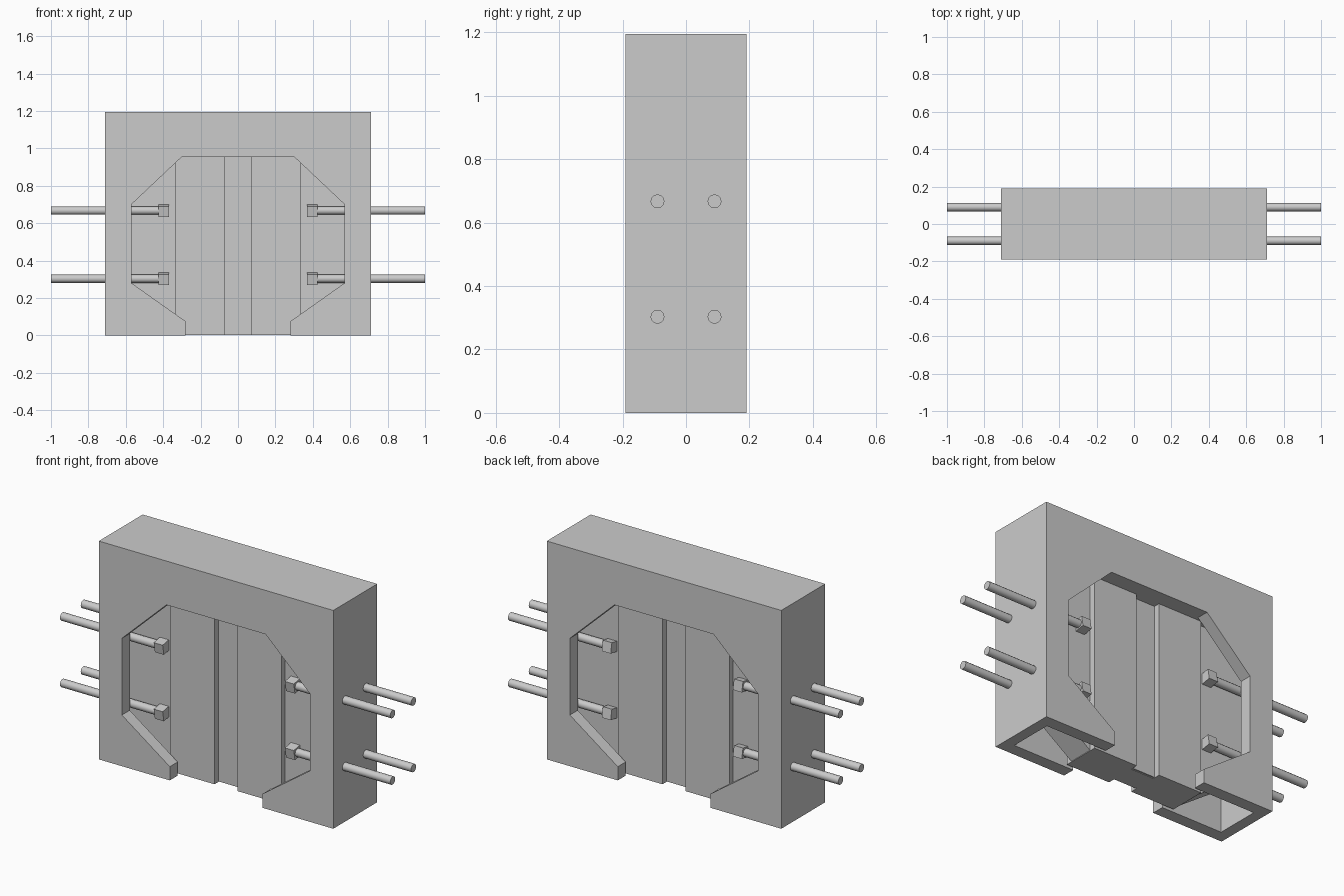
import bpy, bmesh, math
from mathutils import Matrix

if "Cube" in bpy.data.objects:
    bpy.data.objects.remove(bpy.data.objects["Cube"])


def prism(name, outline, y0, y1):
    """Extrude an (x, z) outline from y0 to y1."""
    bm = bmesh.new()
    face = bm.faces.new([bm.verts.new((x, y0, z)) for x, z in outline])
    out = bmesh.ops.extrude_face_region(bm, geom=[face])
    moved = [v for v in out["geom"] if isinstance(v, bmesh.types.BMVert)]
    bmesh.ops.translate(bm, verts=moved, vec=(0, y1 - y0, 0))
    bmesh.ops.recalc_face_normals(bm, faces=bm.faces)
    return finish(name, bm)


def finish(name, bm):
    mesh = bpy.data.meshes.new(name)
    bm.to_mesh(mesh)
    bm.free()
    obj = bpy.data.objects.new(name, mesh)
    bpy.context.collection.objects.link(obj)
    return obj


def mirrored(half):
    return half + [(-x, z) for x, z in reversed(half)]


def box(name, x0, x1, y0, y1, z0, z1):
    return prism(name, [(x0, z0), (x1, z0), (x1, z1), (x0, z1)], y0, y1)


W, D, H = 0.71, 0.19, 1.195
INNER = 0.122   # inner faces of the front and back plates
WALL = 0.06

# front and back plates: arch-shaped outline around the eight-sided opening
plate = mirrored([(-0.30, 0.955), (-0.57, 0.70), (-0.57, 0.28), (-0.28, 0.075),
                  (-0.28, 0), (-W, 0), (-W, H)])
prism("front_plate", plate, -D, -INNER)
prism("back_plate", plate, INNER, D)

# side walls and top block closing the housing
for side, s in (("left", -1), ("right", 1)):
    xa, xb = sorted((s * W, s * (W - WALL)))
    box(side + "_wall", xa, xb, -INNER, INNER, 0, H)
box("top_block", -W + WALL, W - WALL, -INNER, INNER, 0.955, H)

# recessed inner core: thin wings, thicker ribs, central groove
wings = mirrored([(-0.335, 0.005), (-0.65, 0.225), (-0.65, 0.955)])
prism("core_wings", wings, -0.07, 0.07)
box("core_centre", -0.07, 0.07, -0.062, 0.062, 0.002, 0.956)
for side, s in (("left", -1), ("right", 1)):
    xa, xb = sorted((s * 0.07, s * 0.335))
    box("core_rib_" + side, xa, xb, -0.104, 0.104, 0.002, 0.956)


def bolt(name, s, y, z):
    """Round shank with a square head, lying along x."""
    bm = bmesh.new()
    turn = Matrix.Rotation(math.pi / 2, 4, 'Y')
    bmesh.ops.create_cone(bm, cap_ends=True, segments=12, radius1=0.022,
                          radius2=0.022, depth=0.60,
                          matrix=Matrix.Translation((s * 0.70, y, z)) @ turn)
    head = (Matrix.Translation((s * 0.397, y, z))
            @ Matrix.Rotation(math.radians(10), 4, 'X')
            @ Matrix.Diagonal((0.054, 0.057, 0.057, 1)))
    bmesh.ops.create_cube(bm, size=1, matrix=head)
    return finish(name, bm)


# four through bolts on each side
bolts = [bolt("bolt", s, y, z)
         for s in (-1, 1) for y in (-0.09, 0.09) for z in (0.303, 0.667)]
bpy.ops.object.select_all(action='DESELECT')
for b in bolts:
    b.select_set(True)
bpy.context.view_layer.objects.active = bolts[0]
bpy.ops.object.shade_smooth_by_angle(angle=math.radians(40))
